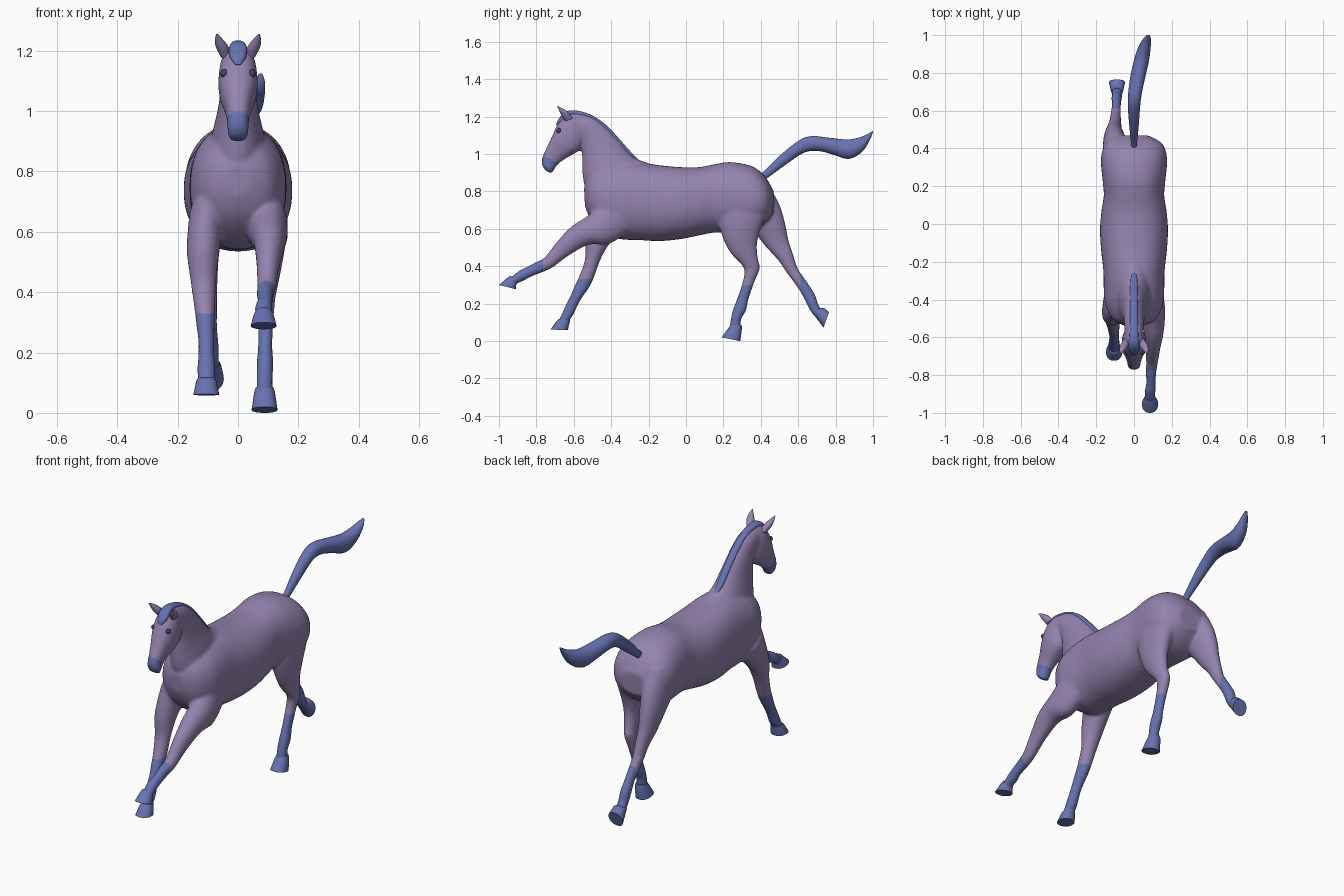
import bpy, bmesh, math
from mathutils import Vector


def material(name, rgb):
    m = bpy.data.materials.new(name)
    m.diffuse_color = (*rgb, 1)
    return m


COAT = material("mauve coat", (0.30, 0.23, 0.43))
BLUE = material("blue points", (0.135, 0.17, 0.44))
DARK = material("dark eye", (0.07, 0.05, 0.11))


def spline(rows, steps):
    """Catmull-Rom interpolation of the rows of numbers."""
    if steps == 1:
        return rows
    out = []
    for i in range(len(rows) - 1):
        p0, p1 = rows[max(i - 1, 0)], rows[i]
        p2, p3 = rows[i + 1], rows[min(i + 2, len(rows) - 1)]
        for k in range(steps):
            t = k / steps
            out.append([0.5 * (2 * b + (c - a) * t + (2 * a - 5 * b + 4 * c - d) * t * t
                               + (3 * b - a - 3 * c + d) * t ** 3)
                        for a, b, c, d in zip(p0, p1, p2, p3)])
    return out + [rows[-1]]


def loft(bm, rows, steps=4, power=2.0, n=28):
    """Rows: x, edge point (y, z), opposite edge point (y, z), half width."""
    rings = []
    for x, y1, z1, y2, z2, hw in spline(rows, steps):
        a, b = Vector((x, y1, z1)), Vector((x, y2, z2))
        mid, half = (a + b) / 2, (a - b) / 2
        ring = []
        for i in range(n):
            t = 2 * math.pi * i / n
            c, s = math.cos(t), math.sin(t)
            c = math.copysign(abs(c) ** (2 / power), c)
            s = math.copysign(abs(s) ** (2 / power), s)
            ring.append(bm.verts.new(mid + half * c + Vector((hw * s, 0, 0))))
        rings.append(ring)
    faces = [bm.faces.new(rings[0]), bm.faces.new(rings[-1][::-1])]
    for r, q in zip(rings, rings[1:]):
        for i in range(n):
            j = (i + 1) % n
            faces.append(bm.faces.new((r[i], q[i], q[j], r[j])))
    bmesh.ops.recalc_face_normals(bm, faces=faces)


def finish(bm, name, mats, angle=50):
    me = bpy.data.meshes.new(name)
    bm.to_mesh(me)
    bm.free()
    ob = bpy.data.objects.new(name, me)
    bpy.context.collection.objects.link(ob)
    for m in mats:
        me.materials.append(m)
    bpy.ops.object.select_all(action='DESELECT')
    ob.select_set(True)
    bpy.context.view_layer.objects.active = ob
    bpy.ops.object.shade_smooth_by_angle(angle=math.radians(angle))
    return ob


def part(name, rows, mat, **kw):
    bm = bmesh.new()
    loft(bm, rows, **kw)
    return finish(bm, name, [mat])


# Trunk, neck and head
trunk = [(0, -.545, .82, -.54, .72, .04), (0, -.51, .89, -.505, .645, .11),
         (0, -.43, .93, -.43, .575, .152), (0, -.35, .95, -.35, .545, .16),
         (0, -.25, .955, -.25, .54, .162), (0, -.14, .94, -.14, .535, .174),
         (0, -.03, .93, -.03, .545, .18), (0, .07, .93, .07, .565, .172),
         (0, .15, .945, .15, .58, .16), (0, .23, .957, .23, .58, .166),
         (0, .32, .945, .32, .58, .175), (0, .38, .92, .38, .60, .17),
         (0, .43, .87, .43, .64, .145), (0, .47, .80, .465, .68, .08)]
neck = [(0, -.18, .945, -.48, .68, .10), (0, -.28, .985, -.543, .83, .088),
        (0, -.345, 1.06, -.555, .945, .067), (0, -.43, 1.15, -.556, 1.02, .056),
        (0, -.51, 1.205, -.56, 1.07, .052), (0, -.60, 1.225, -.58, 1.09, .05)]
head = [(0, -.56, 1.215, -.545, 1.06, .042), (0, -.63, 1.22, -.56, 1.03, .06),
        (0, -.68, 1.17, -.575, 1.015, .065), (0, -.705, 1.12, -.61, .995, .061),
        (0, -.735, 1.055, -.65, .972, .046), (0, -.757, 1.01, -.685, .945, .037),
        (0, -.77, .975, -.70, .925, .035), (0, -.77, .945, -.715, .90, .033),
        (0, -.757, .917, -.725, .897, .02)]

# Legs in a galloping pose
fore_right = [(.09, -.42, .80, -.28, .60, .06), (.10, -.50, .69, -.41, .52, .065),
              (.105, -.61, .615, -.52, .515, .053), (.10, -.687, .535, -.63, .455, .039),
              (.095, -.757, .447, -.715, .392, .031), (.09, -.80, .424, -.775, .365, .028),
              (.09, -.85, .398, -.83, .343, .025), (.085, -.896, .374, -.868, .322, .029),
              (.085, -.925, .35, -.893, .313, .028), (.085, -.95, .335, -.915, .298, .028)]
fore_left = [(-.10, -.50, .72, -.30, .62, .06), (-.115, -.535, .56, -.40, .53, .055),
             (-.115, -.54, .44, -.455, .44, .043), (-.11, -.57, .35, -.49, .345, .035),
             (-.108, -.592, .305, -.515, .29, .031), (-.105, -.615, .25, -.56, .225, .027),
             (-.105, -.64, .20, -.583, .18, .027), (-.105, -.662, .15, -.605, .135, .031),
             (-.105, -.677, .12, -.62, .115, .029), (-.105, -.69, .095, -.63, .095, .029)]
hind_right = [(.09, .22, .85, .44, .80, .07), (.10, .17, .68, .44, .70, .066),
              (.105, .19, .57, .40, .60, .056), (.105, .235, .475, .38, .52, .042),
              (.10, .295, .41, .385, .44, .033), (.095, .312, .37, .395, .39, .029),
              (.092, .298, .30, .364, .31, .026), (.09, .27, .22, .335, .225, .024),
              (.09, .248, .16, .322, .165, .028), (.088, .238, .11, .297, .12, .027),
              (.088, .23, .06, .29, .06, .027)]
hind_left = [(-.09, .22, .85, .44, .84, .07), (-.10, .28, .68, .50, .73, .066),
             (-.105, .37, .575, .53, .63, .055), (-.105, .43, .50, .547, .545, .042),
             (-.10, .49, .435, .573, .465, .033), (-.098, .533, .373, .595, .395, .029),
             (-.095, .573, .318, .627, .345, .026), (-.093, .608, .268, .662, .295, .024),
             (-.092, .638, .212, .692, .245, .028), (-.09, .658, .173, .708, .195, .027),
             (-.09, .69, .125, .735, .155, .027)]

bm = bmesh.new()
loft(bm, trunk, power=2.25, n=48)
loft(bm, neck)
loft(bm, head, power=2.4)
for leg in (fore_right, fore_left, hind_right, hind_left):
    loft(bm, leg)
body = finish(bm, "horse_body", [COAT, BLUE])

# Fuse everything into one skin
rm = body.modifiers.new("fuse", 'REMESH')
rm.mode = 'VOXEL'
rm.voxel_size = 0.008
sm = body.modifiers.new("soften", 'SMOOTH')
sm.factor = 0.5
sm.iterations = 8
for mod in ("fuse", "soften"):
    bpy.ops.object.modifier_apply(modifier=mod)


# Blue stockings and muzzle
def is_blue(c):
    x, y, z = c
    if z > 0.85:
        return y < -.66 and z < 1.0 - 0.6 * (y + .765)
    if y < 0:
        return y < -.765 if x > 0 else z < .33
    return z < .30 if x > 0 else y > .612


for p in body.data.polygons:
    p.use_smooth = True
    p.material_index = 1 if is_blue(p.center) else 0

# Hooves: coronet ring, flared wall, flat sole
hooves = {
    "hoof_front_right": [(.085, -.935, .35, -.902, .308, .029),
                         (.085, -.952, .341, -.908, .30, .034), (.085, -1.0, .30, -.908, .277, .043)],
    "hoof_front_left": [(-.105, -.68, .118, -.62, .112, .029),
                        (-.105, -.693, .107, -.622, .10, .034), (-.105, -.724, .062, -.632, .058, .043)],
    "hoof_hind_right": [(.088, .238, .085, .297, .085, .029),
                        (.088, .228, .072, .30, .07, .034), (.088, .19, .02, .29, .0, .043)],
    "hoof_hind_left": [(-.09, .675, .147, .722, .178, .029),
                       (-.09, .688, .135, .737, .178, .034), (-.09, .735, .072, .765, .155, .043)],
}
for name, rows in hooves.items():
    part(name, rows, BLUE, steps=1, power=2.2)

# Mane with forelock
part("mane", [(0, -.245, .96, -.255, .94, .008), (0, -.285, 1.0, -.31, .975, .018),
              (0, -.345, 1.068, -.37, 1.04, .021), (0, -.43, 1.158, -.45, 1.125, .021),
              (0, -.515, 1.213, -.525, 1.175, .021), (0, -.60, 1.234, -.60, 1.19, .024),
              (0, -.65, 1.222, -.63, 1.18, .03), (0, -.684, 1.183, -.65, 1.165, .026),
              (0, -.695, 1.155, -.68, 1.15, .008)], BLUE, power=2.8)

# Tail streaming behind
part("tail", [(0, .40, .895, .425, .865, .015), (0, .435, .925, .46, .89, .018),
              (0, .50, .99, .54, .948, .025), (0, .60, 1.07, .632, 1.008, .032),
              (.005, .67, 1.096, .71, 1.016, .036), (.02, .767, 1.087, .79, .996, .04),
              (.04, .865, 1.078, .87, .974, .04), (.055, .93, 1.09, .942, 1.012, .033),
              (.068, .975, 1.11, .98, 1.07, .022), (.075, 1.0, 1.125, .998, 1.112, .008)], BLUE)

# Ears and eyes on both sides
for side, s in (("right", 1), ("left", -1)):
    part("ear_" + side, [(s * .042, -.645, 1.175, -.605, 1.19, .016),
                         (s * .052, -.665, 1.205, -.625, 1.218, .021),
                         (s * .062, -.677, 1.23, -.65, 1.238, .015),
                         (s * .07, -.689, 1.256, -.685, 1.256, .002)], COAT)
    bm = bmesh.new()
    bmesh.ops.create_uvsphere(bm, u_segments=16, v_segments=10, radius=.014)
    bmesh.ops.translate(bm, verts=bm.verts, vec=(s * .045, -.679, 1.125))
    finish(bm, "eye_" + side, [DARK])
